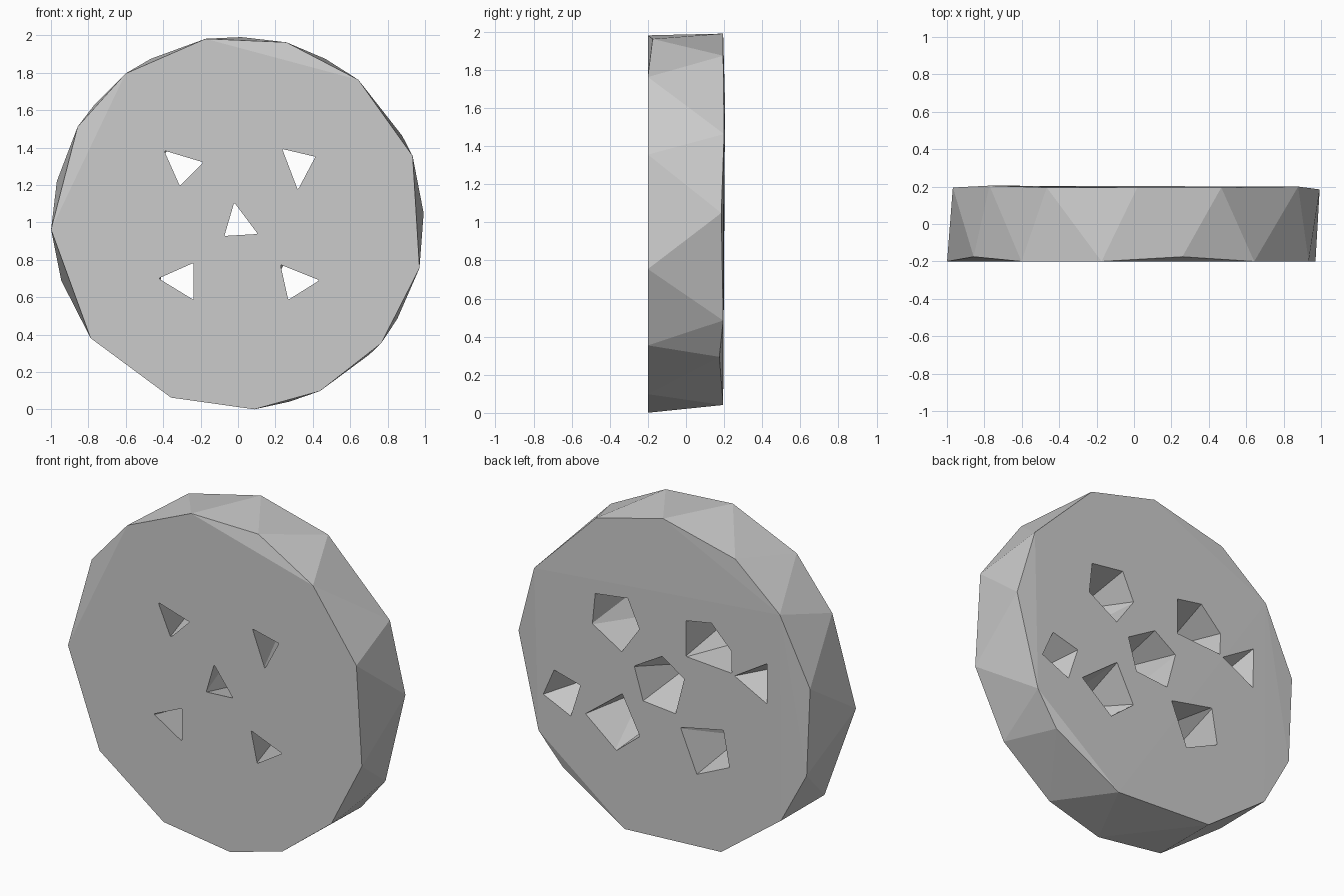
import bpy
import bmesh
from math import radians, cos, sin

if "Cube" in bpy.data.objects:
    bpy.data.objects.remove(bpy.data.objects["Cube"], do_unlink=True)

CENTRE_Z = 0.997
FRONT, BACK = -0.2, 0.195

# One plain grey for the whole disc
grey = bpy.data.materials.new("light_grey")
grey.use_nodes = True
colour = (0.6, 0.6, 0.6, 1)
grey.diffuse_color = colour
grey.node_tree.nodes["Principled BSDF"].inputs["Base Color"].default_value = colour


def hull_object(name, points):
    """Make a flat-faced solid from the convex hull of the points."""
    bm = bmesh.new()
    for point in points:
        bm.verts.new(point)
    result = bmesh.ops.convex_hull(bm, input=bm.verts)
    loose = [v for v in bm.verts if not v.link_faces]
    bmesh.ops.delete(bm, geom=loose, context='VERTS')
    bmesh.ops.recalc_face_normals(bm, faces=bm.faces)
    mesh = bpy.data.meshes.new(name)
    bm.to_mesh(mesh)
    bm.free()
    mesh.materials.append(grey)
    obj = bpy.data.objects.new(name, mesh)
    bpy.context.collection.objects.link(obj)
    return obj


def rim(angles, radius, depth, moved):
    """Points round a circle; some angles sit at a different depth."""
    return [(radius * cos(radians(a)), moved.get(a, depth),
             CENTRE_Z + radius * sin(radians(a))) for a in angles]


def at_depth(outline, depth):
    return [(x, depth, z) for x, z in outline]


# Disc: two irregular rims whose corners alternate, giving triangular sides
front_angles = [100, 75, 50, 21, -14, -40, -64, -85, -111, -142, -178, 149, 127]
back_angles = [89, 62, 28, 3, -31, -45, -74, -112, -141, -162, 167, 141, 118]
disc = hull_object(
    "disc",
    rim(front_angles, 1.0, FRONT, {75: -0.175, 149: -0.175})
    + rim(back_angles, 0.994, BACK, {3: 0.185, -45: 0.175, 141: 0.205, 28: 0.2}))

# Through holes: a small triangle in front flaring to a wider opening behind
through_holes = {
    "upper_left_hole": ([(.24, 1.39), (.41, 1.35), (.32, 1.18)],
                        [(.47, 1.42), (.25, 1.45), (.17, 1.28), (.29, 1.11), (.49, 1.23)]),
    "upper_right_hole": ([(-.39, 1.38), (-.19, 1.32), (-.31, 1.2)],
                         [(-.14, 1.42), (-.31, 1.45), (-.45, 1.31), (-.45, 1.18), (-.14, 1.2)]),
    "centre_hole": ([(-.02, 1.1), (.1, .94), (-.07, .93)],
                    [(.21, 1.05), (.02, 1.16), (-.13, 1.06), (-.07, .83), (.15, .85)]),
    "lower_left_hole": ([(.23, .77), (.43, .69), (.27, .59)],
                        [(.54, .67), (.29, .86), (.17, .63), (.33, .5)]),
    "lower_right_hole": ([(-.42, .7), (-.24, .78), (-.24, .59)],
                         [(-.1, .76), (-.39, .82), (-.43, .6), (-.21, .5)]),
}

# Blind pockets in the back: an opening narrowing to a single point
pockets = {
    "right_pocket": ([(-.6, 1.17)], [(-.46, 1.17), (-.69, 1.31), (-.69, 1.05)]),
    "left_pocket": ([(.69, .75)], [(.75, .89), (.56, .84), (.63, .62), (.83, .71)]),
}

cutters = []
for name, (small, wide) in through_holes.items():
    cutters.append(hull_object(name, at_depth(small, FRONT - 0.01) + at_depth(wide, BACK + 0.02)))
for name, (tip, wide) in pockets.items():
    cutters.append(hull_object(name, at_depth(tip, -0.03) + at_depth(wide, BACK + 0.02)))

# Cut every hole, then bake the result and drop the cutters
for cutter in cutters:
    cutter.hide_render = True
    cut = disc.modifiers.new(cutter.name, 'BOOLEAN')
    cut.operation = 'DIFFERENCE'
    cut.solver = 'EXACT'
    cut.object = cutter

bpy.context.view_layer.update()
graph = bpy.context.evaluated_depsgraph_get()
finished = bpy.data.meshes.new_from_object(disc.evaluated_get(graph))
disc.modifiers.clear()
disc.data = finished
for cutter in cutters:
    bpy.data.objects.remove(cutter, do_unlink=True)

# Keep a single material slot and flat faces
finished.materials.clear()
finished.materials.append(grey)
for face in finished.polygons:
    face.material_index = 0
    face.use_smooth = False
